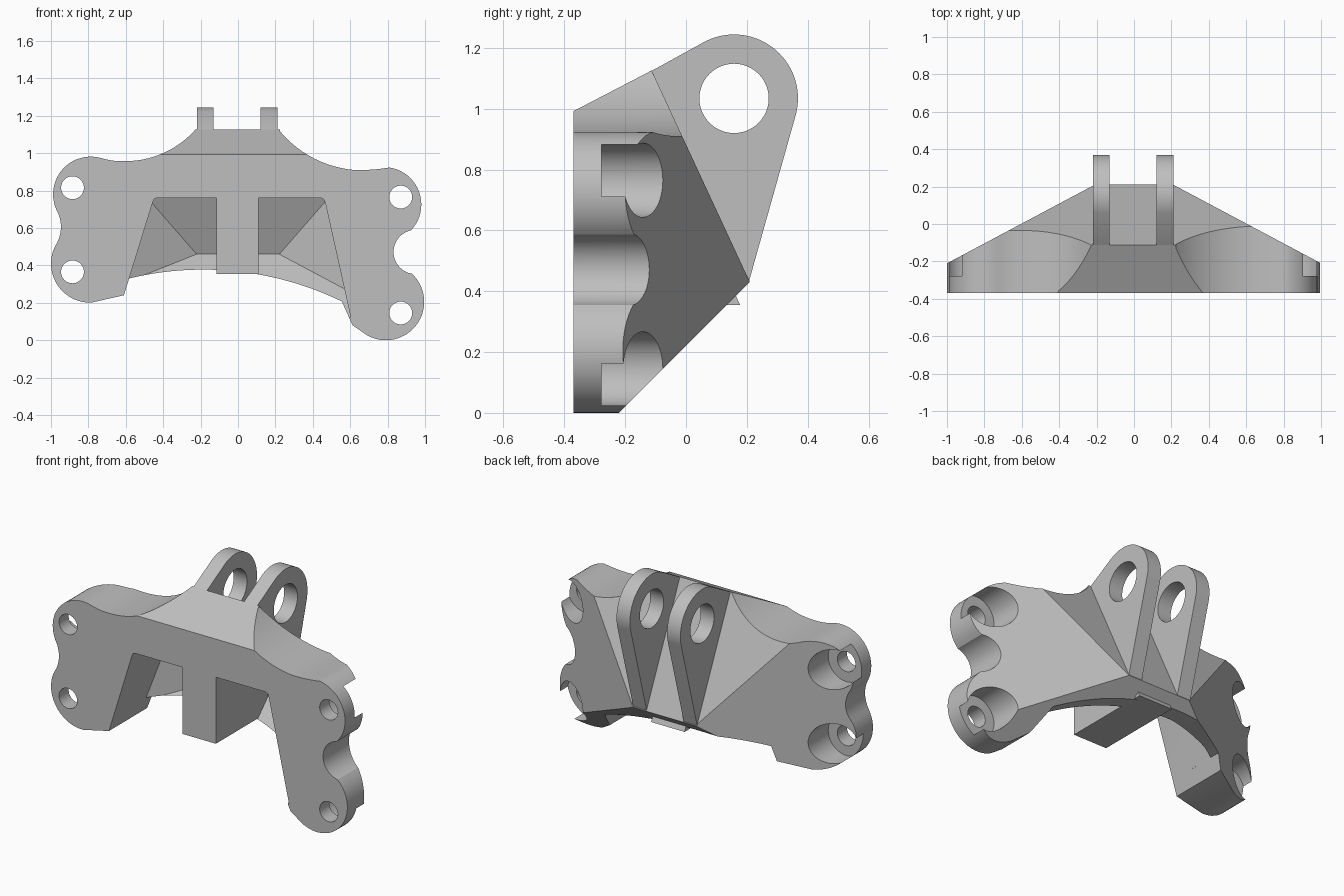
import bpy, bmesh, math
from mathutils import Vector

if "Cube" in bpy.data.objects:
    bpy.data.objects.remove(bpy.data.objects["Cube"], do_unlink=True)

grey = bpy.data.materials.new("plain grey")
grey.use_nodes = True
COLOR = (0.52, 0.52, 0.52, 1)
grey.diffuse_color = COLOR
grey.node_tree.nodes["Principled BSDF"].inputs["Base Color"].default_value = COLOR


def finish(name, bm):
    bmesh.ops.recalc_face_normals(bm, faces=bm.faces)
    mesh = bpy.data.meshes.new(name)
    bm.to_mesh(mesh)
    bm.free()
    mesh.materials.append(grey)
    ob = bpy.data.objects.new(name, mesh)
    bpy.context.collection.objects.link(ob)
    return ob


def prism(name, pts, axis, a, b):
    """Extrude a flat outline along x or y, from a to b."""
    bm = bmesh.new()
    place = (lambda p: (a, p[0], p[1])) if axis == "x" else (lambda p: (p[0], a, p[1]))
    face = bm.faces.new([bm.verts.new(place(p)) for p in pts])
    ext = bmesh.ops.extrude_face_region(bm, geom=[face])
    move = Vector((b - a, 0, 0)) if axis == "x" else Vector((0, b - a, 0))
    bmesh.ops.translate(bm, vec=move,
                        verts=[v for v in ext["geom"] if isinstance(v, bmesh.types.BMVert)])
    return finish(name, bm)


def envelope(name, planes):
    """Large block trimmed by planes given as (point, outward normal)."""
    bm = bmesh.new()
    bmesh.ops.create_cube(bm, size=4)
    for co, no in planes:
        bmesh.ops.bisect_plane(bm, geom=bm.verts[:] + bm.edges[:] + bm.faces[:],
                               plane_co=co, plane_no=no, clear_outer=True)
        bmesh.ops.holes_fill(bm, edges=[e for e in bm.edges if e.is_boundary])
    return finish(name, bm)


def boolean(ob, tool, operation):
    mod = ob.modifiers.new("cut", "BOOLEAN")
    mod.operation, mod.solver, mod.object = operation, "EXACT", tool
    bpy.context.view_layer.objects.active = ob
    bpy.ops.object.modifier_apply(modifier=mod.name)
    bpy.data.objects.remove(tool, do_unlink=True)


def circle(c, r, start=0, end=360, n=48):
    angles = [math.radians(start + (end - start) * i / n) for i in range(n + (end - start < 360))]
    return [(c[0] + r * math.cos(t), c[1] + r * math.sin(t)) for t in angles]


def arc(p, q, r, n=20):
    """Points on the circle through p, q and r, leaving out the last."""
    (ax, ay), (bx, by), (cx, cy) = p, q, r
    d = 2 * (ax * (by - cy) + bx * (cy - ay) + cx * (ay - by))
    a2, b2, c2 = ax * ax + ay * ay, bx * bx + by * by, cx * cx + cy * cy
    ux = (a2 * (by - cy) + b2 * (cy - ay) + c2 * (ay - by)) / d
    uy = (a2 * (cx - bx) + b2 * (ax - cx) + c2 * (bx - ax)) / d
    rad = math.hypot(ax - ux, ay - uy)
    t0, tq, t1 = (math.atan2(y - uy, x - ux) for x, y in (p, q, r))
    sweep = (t1 - t0) % math.tau
    if (tq - t0) % math.tau > sweep:
        sweep -= math.tau
    return [(ux + rad * math.cos(t0 + sweep * i / n),
             uy + rad * math.sin(t0 + sweep * i / n)) for i in range(n)]


# Front outline of the bracket: lobed wings, curved shoulders, arched underside
outline = (
    arc((-.22, 1.135), (-.40, 1.0), (-.61, .957))
    + arc((-.61, .957), (-.67, .96), (-.73, .973), 6)
    + arc((-.73, .973), (-.931, .921), (-.97, .695))
    + arc((-.97, .695), (-.947, .617), (-.968, .52), 12)
    + arc((-.968, .52), (-.94, .263), (-.76, .203))
    + [(-.61, .24)]
    + arc((-.582, .33), (0, .367), (.589, .19), 32)
    + [(.612, .08)]
    + arc((.69, .026), (.985, .14), (.93, .355), 32)
    + arc((.93, .355), (.832, .483), (.925, .587))
    + arc((.925, .587), (.975, .77), (.81, .923))
    + arc((.81, .923), (.72, .912), (.62, .91), 6)
    + arc((.62, .91), (.40, .975), (.21, 1.135))
    + [(.21, 1.2), (-.22, 1.2)]
)
body = prism("bracket_body", outline, "y", -.37, .6)

# Outer faces: sloped back, swept wings, underside bevel, sloped top
BACK, WING = .464, .532
trim = [((0, .21, .43), (0, 1, BACK)),
        ((0, .21, .43), (0, 1, -1)),
        ((0, -.37, .992), (0, -.52, 1))]
trim += [((s * .21, .21, .43), (s * WING, 1, 0)) for s in (-1, 1)]
boolean(body, envelope("outer_envelope", trim), "INTERSECT")

# Hollow behind the front window
window = [(-.585, .32), (-.455, .74), (-.449, .753), (-.435, .76),
          (.445, .76), (.459, .753), (.465, .74), (.603, .12)]
hollow = prism("hollow", window, "y", -.6, .6)
inner = [((0, .153, .43), (0, 1, BACK)),
         ((0, .14, .46), (0, 1, -1)),
         ((-.22, .14, .46), (-.135, 1, -1))]
inner += [((s * .22, .14, .46), (s * WING, 1, 0)) for s in (-1, 1)]
boolean(hollow, envelope("inner_envelope", inner), "INTERSECT")
boolean(body, hollow, "DIFFERENCE")

# Bolt holes with counterbores open to the back
for centre in ((-.885, .815), (-.885, .365), (.87, .765), (.87, .145)):
    boolean(body, prism("bolt_hole", circle(centre, .061), "y", -.6, .6), "DIFFERENCE")
    boolean(body, prism("counterbore", circle(centre, .122), "y", -.278, .6), "DIFFERENCE")

# Central rib inside the window
rib = prism("centre_rib", [(-.37, .355), (.178, .355), (-.01, .76), (-.37, .76)], "x", -.115, .11)

# Pair of lugs with pin holes
pin = (.158, 1.034)
lug_side = [(.19, .425), (.207, .432)] + circle(pin, .21, -16, 117.5) + [(-.11, 1.126), (-.14, 1.1)]
lugs = []
for name, a, b in (("right_lug", -.22, -.13), ("left_lug", .12, .21)):
    lug = prism(name, lug_side, "x", a, b)
    boolean(lug, prism("pin_hole", circle(pin, .114), "x", -.5, .5), "DIFFERENCE")
    lugs.append(lug)

# Smooth the curved walls, keep the edges sharp
bpy.ops.object.select_all(action="DESELECT")
for ob in [body, rib] + lugs:
    ob.select_set(True)
bpy.context.view_layer.objects.active = body
bpy.ops.object.shade_smooth_by_angle(angle=math.radians(25))
